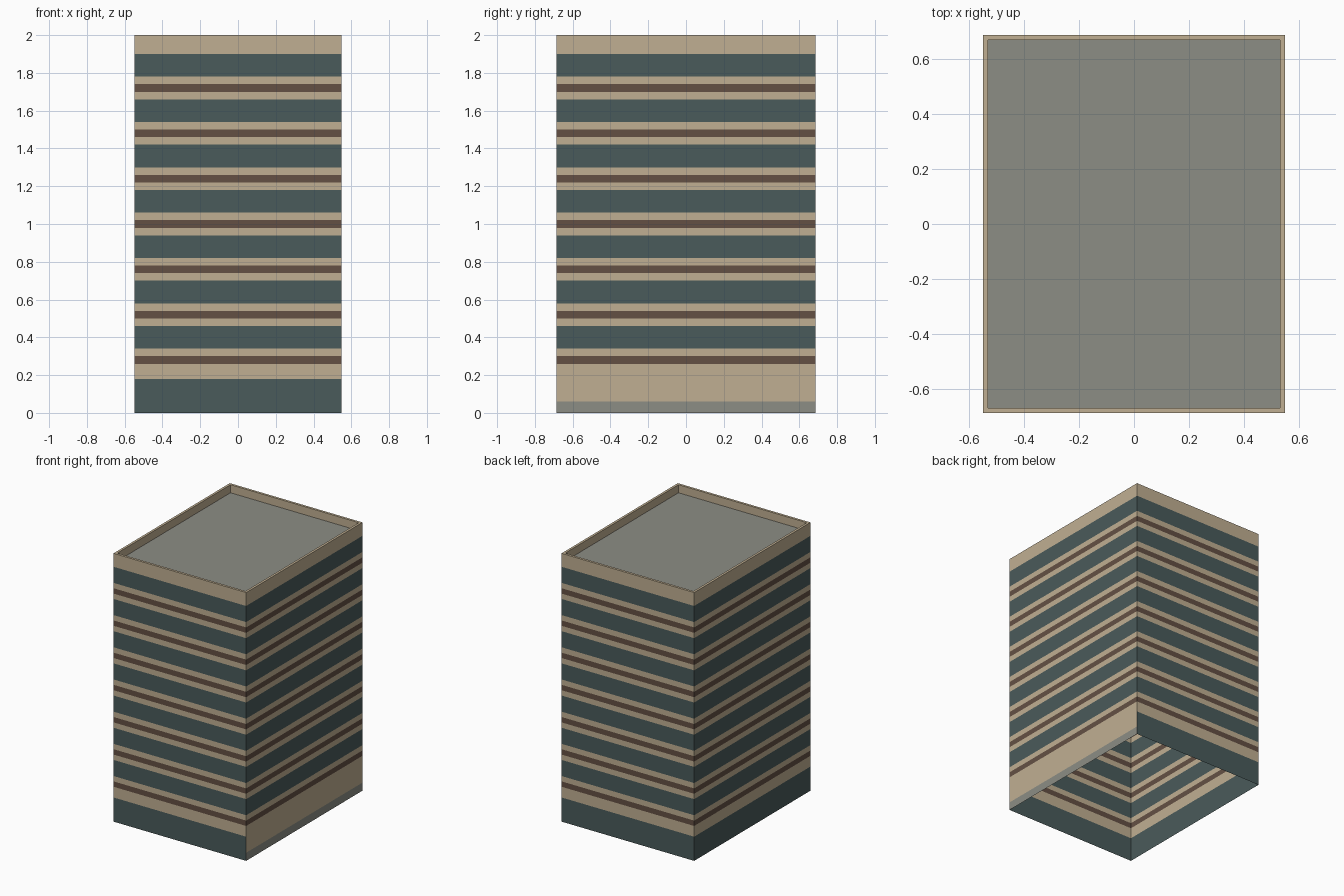
import bpy
import bmesh

cube = bpy.data.objects.get("Cube")
if cube:
    bpy.data.objects.remove(cube)

HALF_X, HALF_Y = 0.547, 0.685
HEIGHT, ROOF_Z, RIM = 2.0, 1.94, 0.018
FLOORS, STOREY, FIRST = 7, 0.24, 0.26


def linear(v):
    v /= 255
    return v / 12.92 if v <= 0.04045 else ((v + 0.055) / 1.055) ** 2.4


def material(name, *rgb):
    mat = bpy.data.materials.new(name)
    mat.use_nodes = True
    color = [linear(c) for c in rgb] + [1]
    mat.diffuse_color = color
    mat.node_tree.nodes["Principled BSDF"].inputs["Base Color"].default_value = color
    return mat


BEIGE = material("beige stone", 192, 175, 146)
TEAL = material("dark teal glass", 74, 91, 91)
BROWN = material("brown band", 100, 80, 68)
GREY = material("grey concrete", 140, 141, 133)


def ring(bm, inset, z):
    x, y = HALF_X - inset, HALF_Y - inset
    return [bm.verts.new((sx * x, sy * y, z))
            for sx, sy in ((-1, -1), (1, -1), (1, 1), (-1, 1))]


def bridge(bm, low, high):
    """Four quads between two rings, in the order front, +x, back, -x."""
    return [bm.faces.new((low[i], low[(i + 1) % 4], high[(i + 1) % 4], high[i]))
            for i in range(4)]


def finish(bm, name, mats):
    mesh = bpy.data.meshes.new(name)
    bm.to_mesh(mesh)
    bm.free()
    for mat in mats:
        mesh.materials.append(mat)
    obj = bpy.data.objects.new(name, mesh)
    bpy.context.collection.objects.link(obj)
    return obj


# Facade bands as (top height, material index): ground floor, then storeys
bands = [(0.06, 1), (0.18, 1), (FIRST, 0)]
for floor in range(FLOORS):
    base = FIRST + floor * STOREY
    bands += [(base + 0.04, 2), (base + 0.08, 0), (base + 0.20, 1), (base + STOREY, 0)]
bands[-1] = (HEIGHT, 0)

# Open-bottomed banded walls; the +x wall has a solid ground floor on a plinth
bm = bmesh.new()
low = ring(bm, 0, 0)
for level, (top, index) in enumerate(bands):
    high = ring(bm, 0, top)
    for side, face in enumerate(bridge(bm, low, high)):
        face.material_index = index
        if side == 1 and level < 2:
            face.material_index = 3 if level == 0 else 0
    low = high
finish(bm, "banded_walls", [BEIGE, TEAL, BROWN, GREY])

# Parapet: flat rim and inner faces
bm = bmesh.new()
outer, inner, foot = ring(bm, 0, HEIGHT), ring(bm, RIM, HEIGHT), ring(bm, RIM, ROOF_Z)
bridge(bm, outer, inner)
bridge(bm, inner, foot)
finish(bm, "parapet", [BEIGE])

# Sunken flat roof
bm = bmesh.new()
bm.faces.new(ring(bm, RIM, ROOF_Z))
finish(bm, "roof", [GREY])
